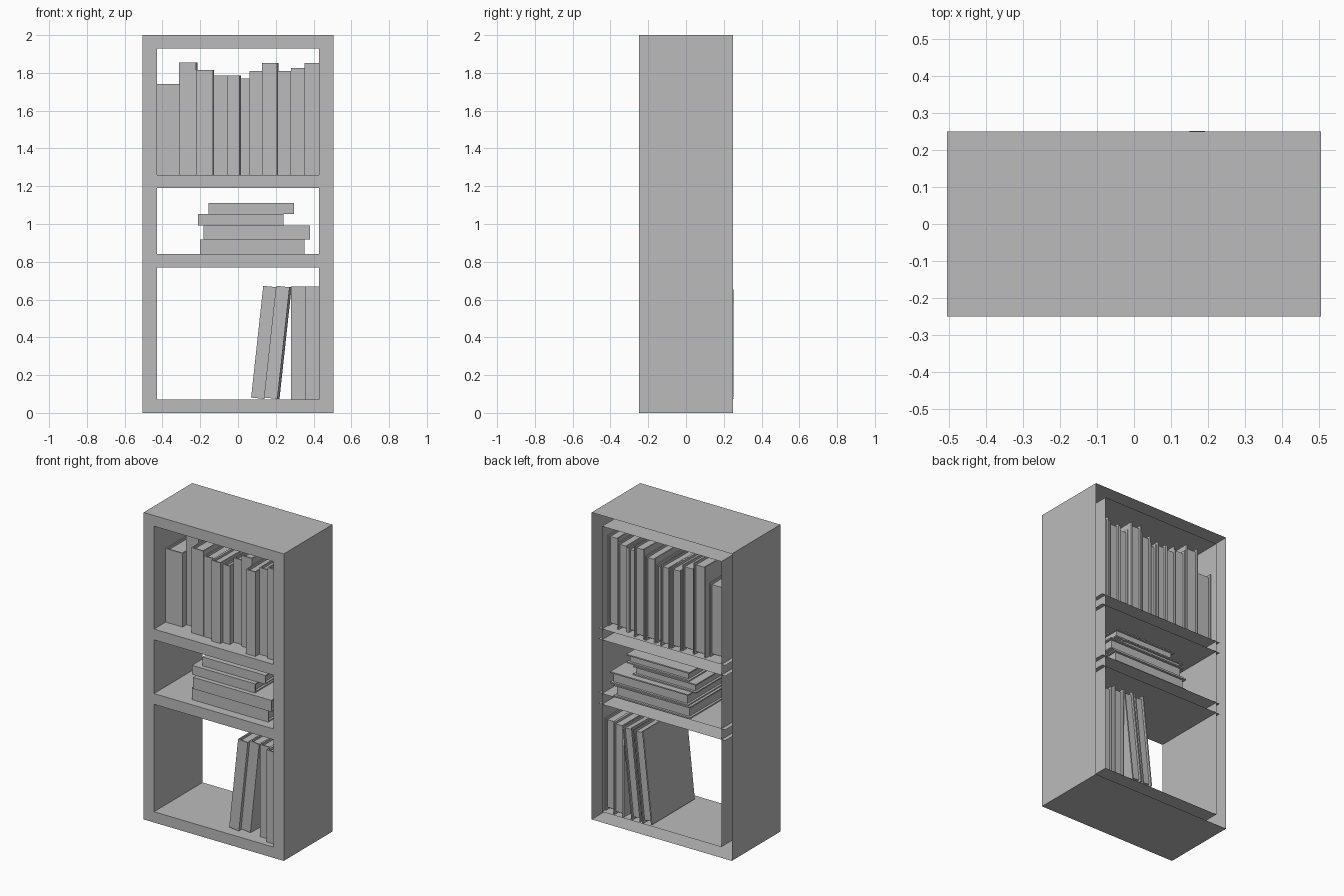
import bpy, bmesh
from math import radians
from mathutils import Matrix, Vector

cube = bpy.data.objects.get("Cube")
if cube:
    bpy.data.objects.remove(cube, do_unlink=True)

grey = bpy.data.materials.new("plain_grey")
grey.use_nodes = True
shade = (0.5, 0.5, 0.5, 1)
grey.diffuse_color = shade
grey.node_tree.nodes["Principled BSDF"].inputs["Base Color"].default_value = shade


def finish(bm, name, matrix=None):
    mesh = bpy.data.meshes.new(name)
    bm.to_mesh(mesh)
    bm.free()
    mesh.materials.append(grey)
    obj = bpy.data.objects.new(name, mesh)
    bpy.context.collection.objects.link(obj)
    if matrix:
        obj.matrix_world = matrix
    return obj


def sheet(bm, low, high, normal):
    """Flat rectangle between two corners, facing along normal."""
    normal = Vector(normal)
    flat = [abs(n) for n in normal].index(1)
    a, b = [i for i in range(3) if i != flat]
    verts = []
    for pick_a, pick_b in ((low, low), (high, low), (high, high), (low, high)):
        p = Vector(low)
        p[a], p[b] = pick_a[a], pick_b[b]
        verts.append(bm.verts.new(p))
    face = bm.faces.new(verts)
    face.normal_update()
    if face.normal.dot(normal) < 0:
        face.normal_flip()


# Case: outer shell, front frame and inner lining, with an open back
W, D, H = 0.505, 0.25, 2.0
INNER, SHEET = 0.43, 0.457
CUBBIES = [(0.07, 0.77), (0.84, 1.19), (1.26, 1.93)]

bm = bmesh.new()
for s in (-1, 1):
    sheet(bm, (s * W, -D, 0), (s * W, D, H), (s, 0, 0))
sheet(bm, (-W, -D, 0), (W, D, 0), (0, 0, -1))
sheet(bm, (-W, -D, H), (W, D, H), (0, 0, 1))
finish(bm, "outer_case")

bm = bmesh.new()
for x0, x1 in ((-W, -INNER), (INNER, W)):
    sheet(bm, (x0, -D, 0), (x1, -D, H), (0, -1, 0))
edges = [0] + [z for pair in CUBBIES for z in pair] + [H]
for z0, z1 in zip(edges[::2], edges[1::2]):
    sheet(bm, (-INNER, -D, z0), (INNER, -D, z1), (0, -1, 0))
finish(bm, "front_frame")

bm = bmesh.new()
floor, ceiling = CUBBIES[0][0], CUBBIES[-1][1]
for s in (-1, 1):
    sheet(bm, (s * INNER, -D, floor), (s * INNER, D, ceiling), (-s, 0, 0))
finish(bm, "inner_walls")

bm = bmesh.new()
for z0, z1 in CUBBIES:
    for z, facing in ((z0, 1), (z1, -1)):
        half = INNER if z in (floor, ceiling) else SHEET
        sheet(bm, (-half, -D, z), (half, D, z), (0, 0, facing))
finish(bm, "shelf_sheets")


def box(bm, low, high):
    low, high = Vector(low), Vector(high)
    m = Matrix.Translation((low + high) / 2) @ Matrix.Diagonal((high - low).to_4d())
    bmesh.ops.create_cube(bm, size=1, matrix=m)


def book(name, thick, depth, tall, matrix):
    """Book with its spine at -y, its covers at +-x and recessed pages."""
    t, d, h = thick / 2, depth / 2, tall / 2
    c, r = 0.008, 0.015
    bm = bmesh.new()
    box(bm, (-t, -d, -h), (t, -d + c, h))
    for x in (-t, t - c):
        box(bm, (x, -d + c, -h), (x + c, d, h))
    box(bm, (c - t, -d + c, r - h), (t - c, d - r, h - r))
    finish(bm, name, matrix)


def upright(name, x0, x1, y0, y1, z0, z1, yaw=0):
    centre = Vector((x0 + x1, y0 + y1, z0 + z1)) / 2
    m = Matrix.Translation(centre) @ Matrix.Rotation(radians(yaw), 4, "Z")
    book(name, x1 - x0, y1 - y0, z1 - z0, m)


# Top row of standing books: right edge, front, back, top, yaw
x = -INNER
for i, (right, front, back, top, yaw) in enumerate([
        (-.308, -.13, .2, 1.74, 0), (-.218, -.09, .23, 1.855, -1.5),
        (-.13, -.165, .22, 1.815, -1), (-.055, -.165, .235, 1.785, 0),
        (.012, -.19, .24, 1.785, -1), (.06, -.17, .225, 1.77, 0),
        (.132, -.13, .23, 1.81, 0), (.21, -.15, .23, 1.852, -1.2),
        (.28, -.22, .2, 1.81, 0), (.353, -.18, .2, 1.825, 0),
        (INNER, -.2, .19, 1.852, 0)]):
    upright(f"standing_book_{i + 1}", x, right, front, back, CUBBIES[2][0], top, yaw)
    x = right

# Stack of lying books: left, right, front, back, top
z = CUBBIES[1][0]
for i, (x0, x1, front, back, top) in enumerate([
        (-.2, .352, -.19, .245, .918), (-.183, .38, -.2, .24, .993),
        (-.213, .242, -.17, .2, 1.052), (-.157, .296, -.14, .19, 1.11)]):
    centre = Vector((x0 + x1, front + back, z + top)) / 2
    m = Matrix.Translation(centre) @ Matrix.Rotation(radians(90), 4, "Y")
    book(f"stacked_book_{i + 1}", top - z, back - front, x1 - x0, m)
    z = top

# Bottom row: two upright books and two leaning on them
upright("bottom_book_1", .28, .355, -.175, .24, floor, .67)
upright("bottom_book_2", .355, INNER, -.215, .22, floor, .67)
for i, (corner, front, yaw) in enumerate([(.14, -.19, 0), (.215, -.17, -1.5)]):
    m = (Matrix.Translation((corner, (front + D) / 2, floor + .003))
         @ Matrix.Rotation(radians(yaw), 4, "Z")
         @ Matrix.Rotation(radians(6.2), 4, "Y")
         @ Matrix.Translation((-.036, 0, .298)))
    book(f"leaning_book_{i + 1}", .07, D - front, .595, m)
